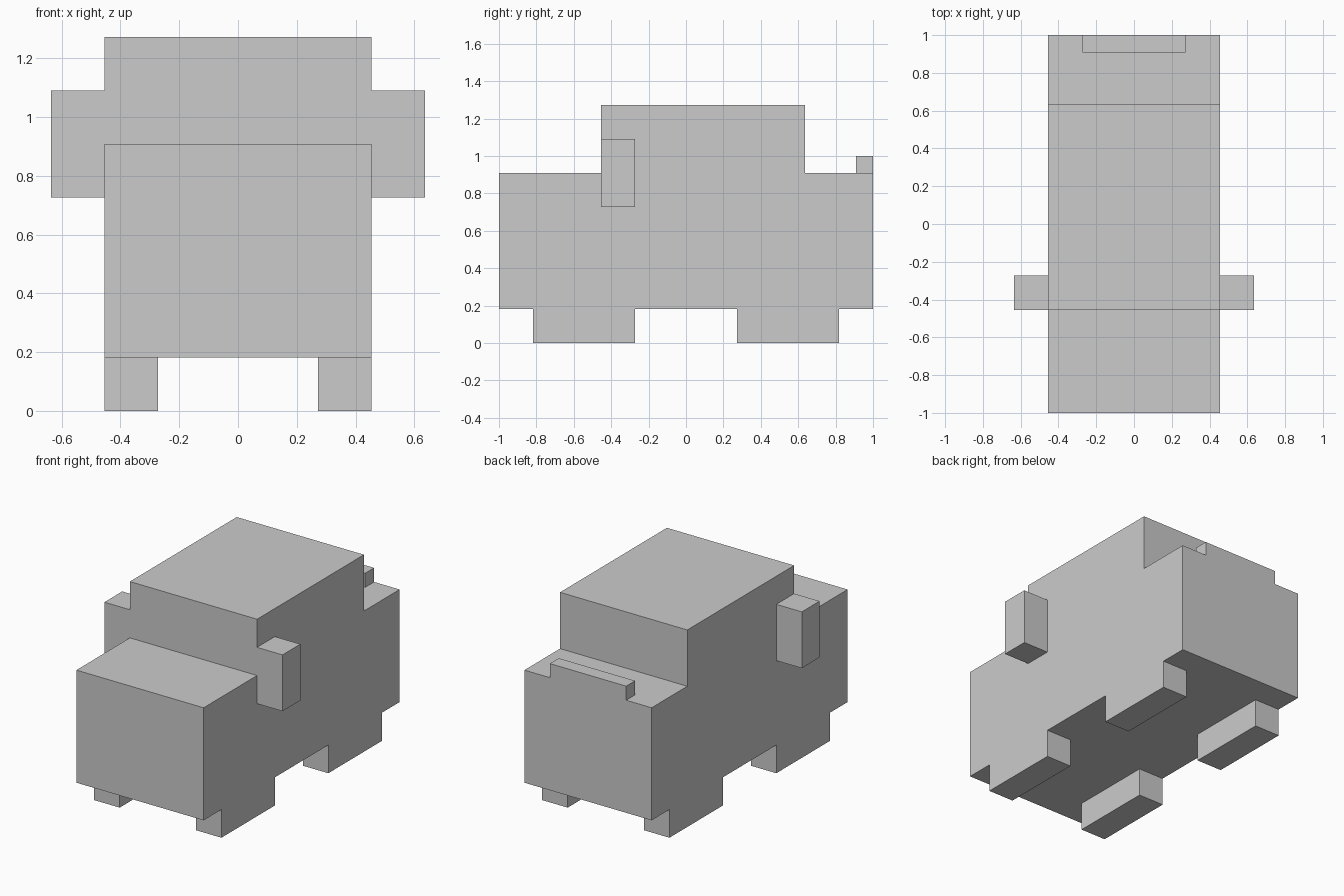
import bpy, bmesh

if "Cube" in bpy.data.objects:
    bpy.data.objects.remove(bpy.data.objects["Cube"])

U = 1 / 11  # the model sits on a grid of 1/11 unit


def finish(name, bm):
    bmesh.ops.recalc_face_normals(bm, faces=bm.faces)
    mesh = bpy.data.meshes.new(name)
    bm.to_mesh(mesh)
    bm.free()
    obj = bpy.data.objects.new(name, mesh)
    bpy.context.collection.objects.link(obj)
    return obj


def box(name, x, y, z):
    """Box from (min, max) ranges in grid units."""
    bm = bmesh.new()
    bmesh.ops.create_cube(bm, size=1)
    for v in bm.verts:
        v.co = [U * (r[0] + (c + 0.5) * (r[1] - r[0])) for c, r in zip(v.co, (x, y, z))]
    return finish(name, bm)


def extrude_profile(name, points, half_width):
    """Side profile (y, z) extruded across x."""
    bm = bmesh.new()
    face = bm.faces.new([bm.verts.new((-half_width * U, y * U, z * U)) for y, z in points])
    geom = bmesh.ops.extrude_face_region(bm, geom=[face])["geom"]
    moved = [g for g in geom if isinstance(g, bmesh.types.BMVert)]
    bmesh.ops.translate(bm, verts=moved, vec=(2 * half_width * U, 0, 0))
    return finish(name, bm)


# Body with bonnet, cabin and boot steps
extrude_profile("car_body", [(-11, 2), (11, 2), (11, 10), (7, 10),
                             (7, 14), (-5, 14), (-5, 10), (-11, 10)], 5)

# Wheels and wing mirrors on both sides
for side, s in (("left", -1), ("right", 1)):
    for end, y in (("front", (-9, -3)), ("rear", (3, 9))):
        box(f"{end}_{side}_wheel", sorted((3 * s, 5 * s)), y, (0, 2))
    box(f"{side}_mirror", sorted((5 * s, 7 * s)), (-5, -3), (8, 12))

# Lip on the rear edge of the boot
box("rear_spoiler", (-3, 3), (10, 11), (10, 11))
